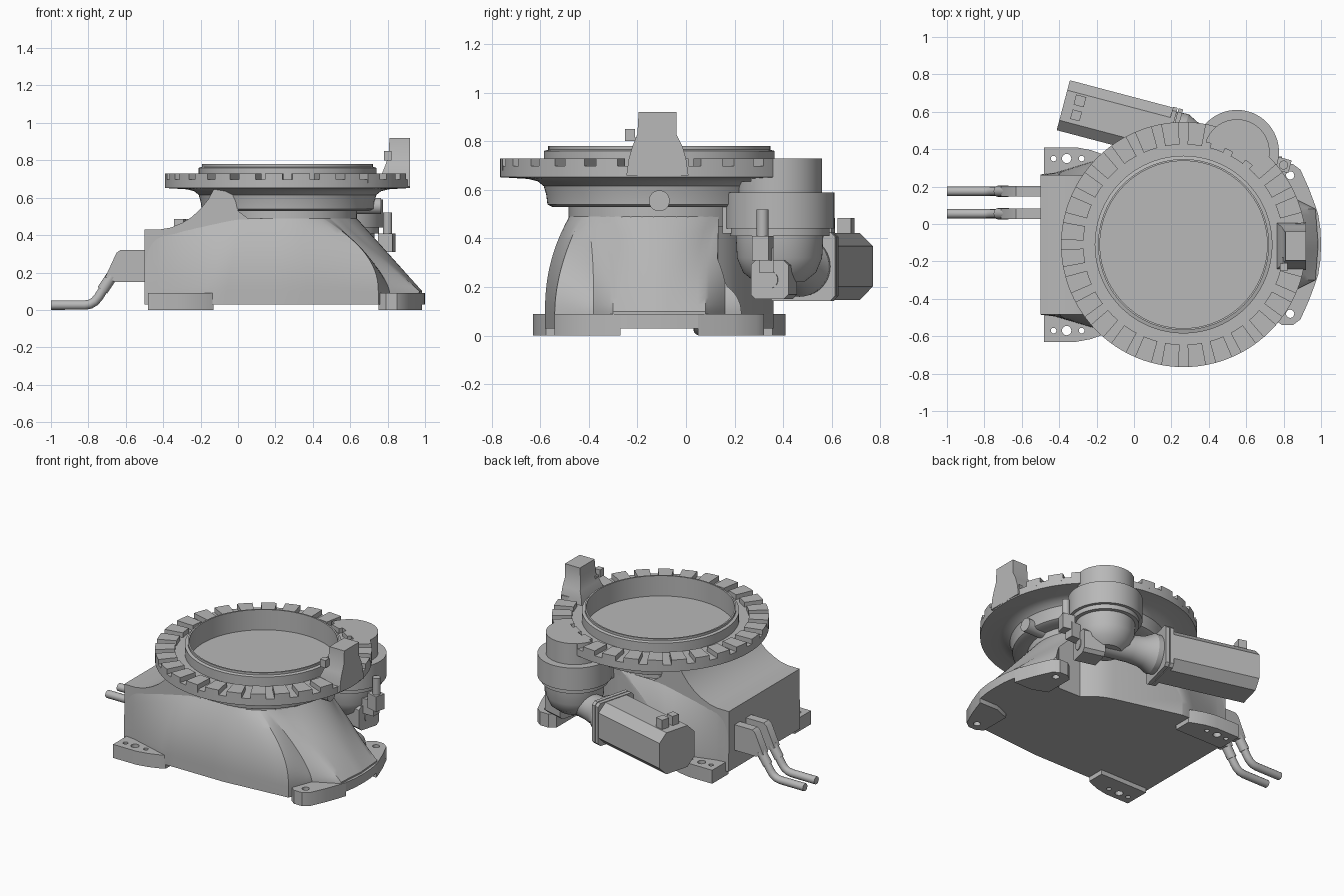
import bpy, bmesh, math
from mathutils import Matrix, Vector

if "Cube" in bpy.data.objects:
    bpy.data.objects.remove(bpy.data.objects["Cube"], do_unlink=True)

grey = bpy.data.materials.new("cast grey")
grey.use_nodes = True
grey.diffuse_color = (0.48, 0.48, 0.48, 1)
grey.node_tree.nodes["Principled BSDF"].inputs["Base Color"].default_value = (0.48, 0.48, 0.48, 1)

CX, CY = 0.265, -0.11                       # turntable axis
GX, GY = 0.55, 0.385                        # drive unit axis


def activate(ob):
    bpy.ops.object.select_all(action='DESELECT')
    ob.select_set(True)
    bpy.context.view_layer.objects.active = ob


def loft(name, rings, matrix=None):
    """Skin a stack of equal-length point rings and cap both ends."""
    bm = bmesh.new()
    rows = [[bm.verts.new(p) for p in ring] for ring in rings]
    for a, b in zip(rows, rows[1:]):
        for i in range(len(a)):
            j = (i + 1) % len(a)
            bm.faces.new((a[i], a[j], b[j], b[i]))
    bm.faces.new(rows[0])
    bm.faces.new(rows[-1])
    if matrix:
        bm.transform(matrix)
    bmesh.ops.recalc_face_normals(bm, faces=bm.faces)
    mesh = bpy.data.meshes.new(name)
    bm.to_mesh(mesh)
    bm.free()
    ob = bpy.data.objects.new(name, mesh)
    bpy.context.collection.objects.link(ob)
    mesh.materials.append(grey)
    activate(ob)
    bpy.ops.object.shade_smooth_by_angle(angle=math.radians(30))
    return ob


def circle(x, y, r, n=64):
    return [(x + r * math.cos(math.tau * i / n), y + r * math.sin(math.tau * i / n)) for i in range(n)]


def lathe(name, x, y, profile, n=64, matrix=None):
    return loft(name, [[(px, py, z) for px, py in circle(x, y, r, n)] for r, z in profile], matrix)


def slab(name, outline, z0, z1, matrix=None):
    return loft(name, [[(x, y, z) for x, y in outline] for z in (z0, z1)], matrix)


def side_profile(name, outline, y0, y1):
    return loft(name, [[(x, y, z) for x, z in outline] for y in (y0, y1)])


def rect(x0, x1, y0, y1):
    return [(x0, y0), (x1, y0), (x1, y1), (x0, y1)]


def cut(ob, cutter):
    cutter.hide_render = True
    mod = ob.modifiers.new("cut", 'BOOLEAN')
    mod.operation, mod.object, mod.solver = 'DIFFERENCE', cutter, 'EXACT'
    activate(ob)
    bpy.ops.object.modifier_apply(modifier=mod.name)
    bpy.data.objects.remove(cutter, do_unlink=True)
    bpy.ops.object.shade_smooth_by_angle(angle=math.radians(30))


def drill(ob, holes):
    """Cut vertical through holes given as (x, y, radius)."""
    for x, y, r in holes:
        cut(ob, lathe("cutter", x, y, [(r, -0.05), (r, 0.2)], 20))


# Pedestal: base x, half width, position along the top outline, and easing of x and width
half = [(0.985, 0, 0, 1, 1), (0.97, 0.19, 42, 1, 5), (0.81, 0.27, 53, 1.4, 3),
        (0.75, 0.43, 60, 2.2, 1.8), (0.3, 0.47, 90, 2, 2.2), (-0.13, 0.47, 125, 1, 2.2),
        (-0.42, 0.385, 170, 1, 2.2), (-0.5, 0.375, 180, 1, 1), (-0.5, 0, 190, 1, 1)]
side = []
for a, b in zip(half, half[1:]):
    side += [tuple(p + (q - p) * k / 6 for p, q in zip(a, b)) for k in range(6)]
side.append(half[-1])


def top_point(a):
    """Round under the turntable, then straight back to a square rear end."""
    if a <= 90:
        return CX + 0.37 * math.cos(math.radians(a)), 0.37 * math.sin(math.radians(a))
    if a <= 180:
        return CX - (a - 90) / 90 * (CX + 0.5), 0.37
    return -0.5, 0.37 * (190 - a) / 10


def pedestal_ring(t, z0=0.1):
    ring = []
    for x, v, a, ex, ev in side:
        tx, tv = top_point(a)
        top = 0.42 + 0.07 * min(1, max(0, tx / 0.35 + 1))
        ring.append((x + (tx - x) * t ** ex, v + (tv - v) * t ** ev, z0 + (top - z0) * t))
    return ([(x, CY + v, z) for x, v, z in ring]
            + [(x, CY - v, z) for x, v, z in reversed(ring[1:-1])])


pedestal = loft("pedestal", [pedestal_ring(0, 0.03)] + [pedestal_ring(k / 14) for k in range(15)])

# Clearance for the drive unit: tangent wall that wraps the neck on the model's left
wrap = [math.radians(75 - 3 * k) for k in range(12)]
clearance = ([(-0.2, 0.392)] + [(CX + 0.365 * math.cos(a), CY + 0.365 * math.sin(a)) for a in wrap]
             + [(0.7, 0.13), (0.76, 0.17), (0.79, 0.24), (0.8, 0.33), (0.8, 0.8), (-0.2, 0.8)])
cut(pedestal, slab("clearance_cutter", clearance, -0.1, 0.6))

# Rear housing with a top that sweeps up under the turntable
side_profile("rear_housing", [(-0.5, 0.06), (-0.5, 0.43), (-0.42, 0.43), (-0.36, 0.44), (-0.3, 0.465),
             (-0.25, 0.495), (-0.2, 0.54), (-0.16, 0.59), (-0.13, 0.645), (0.0, 0.645), (0.0, 0.53),
             (0.08, 0.47), (0.1, 0.06)], CY - 0.373, CY + 0.373)

# Mounting feet on both sides
for s, tag in ((-1, "right"), (1, "left")):
    rear = [(-0.48, 0.35), (-0.48, 0.52), (-0.31, 0.52), (-0.23, 0.505), (-0.16, 0.48), (-0.13, 0.465),
            (-0.13, 0.35)]
    foot = slab(tag + "_rear_foot", [(x, CY + s * v) for x, v in rear], 0, 0.09)
    drill(foot, [(x, CY + s * 0.46, r) for x, r in ((-0.43, 0.015), (-0.36, 0.025), (-0.28, 0.015))])
    front = [(0.75, 0.2), (0.75, 0.4), (0.79, 0.43), (0.85, 0.43), (0.89, 0.4), (0.935, 0.3),
             (0.965, 0.22), (0.985, 0.16), (0.85, 0.16)]
    foot = slab(tag + "_front_foot", [(x, CY + s * v) for x, v in front], 0, 0.09)
    drill(foot, [(0.835, CY + s * 0.37, 0.022)])
lip = [(0.985, 0.16), (0.997, 0.08), (1.0, 0)]
slab("front_lip", [(0.8, CY + 0.16)] + [(x, CY + v) for x, v in lip]
     + [(x, CY - v) for x, v in lip[1::-1]] + [(0.8, CY - 0.16)], 0.03, 0.09)

# Turntable: neck, trumpet, flange, raised ring and sunken floor
lathe("turntable", CX, CY, [(0.37, 0.45), (0.37, 0.53), (0.44, 0.53), (0.46, 0.54), (0.465, 0.58),
      (0.475, 0.615), (0.5, 0.635), (0.54, 0.645), (0.655, 0.652), (0.655, 0.698), (0.475, 0.698),
      (0.475, 0.76), (0.457, 0.765), (0.457, 0.78), (0.447, 0.78), (0.447, 0.645)], 96)

# Raised teeth around the flange
TEETH = 28
for i in range(TEETH):
    mid = math.tau * (i + 0.5) / TEETH
    arc = [mid + math.tau / TEETH * 0.64 * (k / 4 - 0.5) for k in range(5)]
    pts = [(0.655, a) for a in arc] + [(0.535, a) for a in reversed(arc)]
    slab("flange_tooth", [(CX + r * math.cos(a), CY + r * math.sin(a)) for r, a in pts], 0.68, 0.73)

# Stop tower with its small sensor, and the stop pin under the flange
loft("stop_tower", [[(x, y, z) for x, y in rect(x0, 0.92, y0, y1)] for z, x0, y0, y1 in
     ((0.66, 0.76, -0.245, 0.01), (0.73, 0.77, -0.235, 0.0), (0.78, 0.79, -0.22, -0.015),
      (0.83, 0.805, -0.2, -0.04), (0.92, 0.81, -0.195, -0.04))])
slab("sensor_arm", rect(0.79, 0.82, -0.22, -0.18), 0.8, 0.815)
slab("sensor", rect(0.78, 0.82, -0.25, -0.21), 0.8, 0.85)
along_x = Matrix.Rotation(math.pi / 2, 4, 'Y')
lathe("stop_pin", 0, 0, [(0.043, 0.3), (0.043, 0.5)], 32,
      Matrix.Translation((CX, CY, 0.555)) @ along_x)

# Drive unit: stacked drum, cap trimmed to the flange, bracket to the neck
lathe("drive_drum", GX, GY, [(0.1, 0.22), (0.15, 0.26), (0.175, 0.32), (0.18, 0.41), (0.205, 0.41),
      (0.205, 0.44), (0.225, 0.44), (0.225, 0.59), (0.175, 0.59), (0.175, 0.635)])
axis = Vector((CX, CY))
cap = [Vector(p) - axis for p in circle(GX, GY, 0.175)]
slab("drive_cap", [axis + p.normalized() * max(p.length, 0.56) for p in cap], 0.62, 0.73)
slab("drive_bracket", rect(0.36, 0.6, 0.15, 0.36), 0.42, 0.632)

# Motor, built along its own axis from the tail end
motor_frame = Matrix.Translation((-0.378, 0.635, 0.285)) @ Matrix.Rotation(-math.radians(14.8), 4, 'Z')
along_axis = motor_frame @ Matrix.Rotation(math.pi / 2, 4, 'Y')


def chamfered(h, c):
    return [(h, h - c), (h - c, h), (c - h, h), (-h, h - c), (-h, c - h), (c - h, -h), (h - c, -h), (h, c - h)]


slab("motor_body", chamfered(0.138, 0.055), 0, 0.57, along_axis)
slab("motor_flange", chamfered(0.142, 0.02), 0.57, 0.595, along_axis)
slab("gearbox_flange", chamfered(0.142, 0.02), 0.6, 0.625, along_axis)
lathe("gearbox_elbow", 0, 0, [(0.12, 0.59), (0.125, 0.66), (0.095, 0.72), (0.085, 0.8), (0.08, 1.1)],
      40, along_axis)
slab("gearbox_end", chamfered(0.08, 0.02), 1.0, 1.14, along_axis
     @ Matrix.Translation((0.055, 0, 0)))
lathe("gearbox_cap", 0.055, 0, [(0.036, 1.13), (0.036, 1.145)], 32, along_axis)
for v, size in ((0.045, 0.028), (-0.035, 0.026)):
    slab("motor_connector", rect(0.08 - size, 0.08 + size, v - size, v + size), 0.13, 0.2, motor_frame)

# Small coupling beside the drive unit
slab("coupling_block", rect(-0.045, 0.035, -0.035, 0.035), 0.31, 0.41,
     Matrix.Translation((0.8, 0.315, 0)) @ Matrix.Rotation(-math.radians(14.8), 4, 'Z'))
lathe("coupling_pin", 0.8, 0.315, [(0.024, 0.4), (0.024, 0.52)], 24)
slab("coupling_link", rect(0.68, 0.79, 0.3, 0.36), 0.26, 0.36)


# Cable inlets and bent cables at the rear
def tube(name, points, radius):
    curve = bpy.data.curves.new(name, 'CURVE')
    curve.dimensions, curve.bevel_depth, curve.bevel_resolution = '3D', radius, 4
    curve.use_fill_caps = True
    spline = curve.splines.new('POLY')
    spline.points.add(len(points) - 1)
    for p, co in zip(spline.points, points):
        p.co = (*co, 1)
    ob = bpy.data.objects.new(name, curve)
    bpy.context.collection.objects.link(ob)
    curve.materials.append(grey)
    activate(ob)
    bpy.ops.object.convert(target='MESH')
    bpy.ops.object.shade_smooth_by_angle(angle=math.radians(40))


for y in (0.055, 0.175):
    side_profile("cable_inlet", [(-0.49, 0.15), (-0.66, 0.15), (-0.71, 0.175), (-0.65, 0.305),
                 (-0.63, 0.32), (-0.49, 0.32)], y - 0.028, y + 0.028)
    tube("cable_gland", [(-0.675, y, 0.18), (-0.725, y, 0.105)], 0.031)
    tube("cable", [(-0.7, y, 0.14), (-0.745, y, 0.07), (-0.765, y, 0.046), (-0.79, y, 0.031),
         (-0.82, y, 0.026), (-1.0, y, 0.026)], 0.025)
